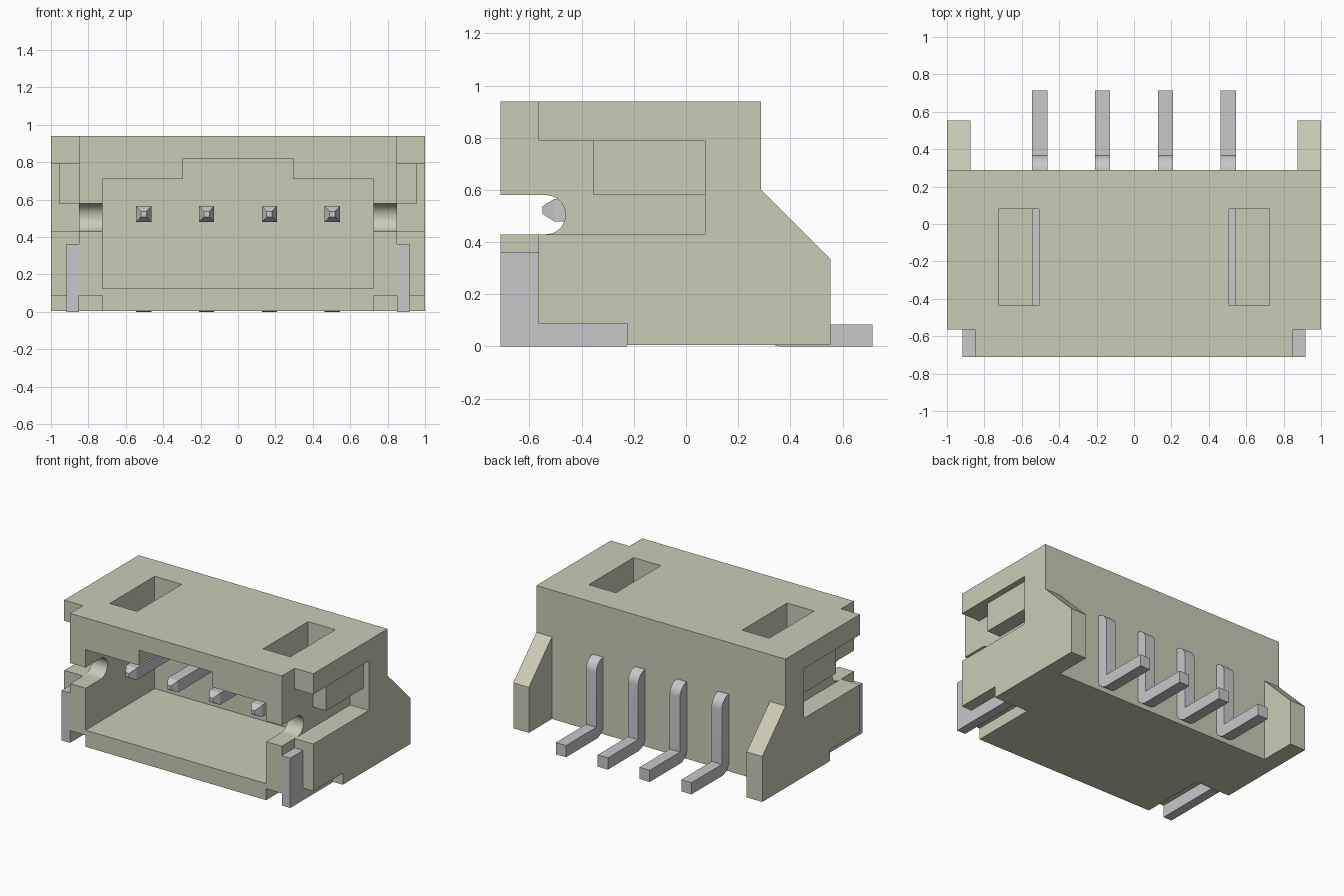
import bpy, bmesh, math
from mathutils import Vector

cube = bpy.data.objects.get("Cube")
if cube:
    bpy.data.objects.remove(cube, do_unlink=True)


def material(name, rgb):
    m = bpy.data.materials.new(name)
    m.use_nodes = True
    m.diffuse_color = (*rgb, 1)
    m.node_tree.nodes["Principled BSDF"].inputs["Base Color"].default_value = (*rgb, 1)
    return m


BEIGE = material("beige plastic", (0.60, 0.60, 0.47))
METAL = material("tinned metal", (0.58, 0.58, 0.60))


def prism(name, outline, axis, lo, hi, mat):
    """Extrude a 2D outline along an axis; the outline uses the other two axes in order."""
    def place(p, d):
        c = list(p)
        c.insert(axis, d)
        return Vector(c)
    bm = bmesh.new()
    face = bm.faces.new([bm.verts.new(place(p, lo)) for p in outline])
    ext = bmesh.ops.extrude_face_region(bm, geom=[face])
    moved = [v for v in ext["geom"] if isinstance(v, bmesh.types.BMVert)]
    bmesh.ops.translate(bm, verts=moved, vec=place((0, 0), hi - lo))
    bmesh.ops.recalc_face_normals(bm, faces=bm.faces)
    mesh = bpy.data.meshes.new(name)
    bm.to_mesh(mesh)
    bm.free()
    mesh.materials.append(mat)
    ob = bpy.data.objects.new(name, mesh)
    bpy.context.collection.objects.link(ob)
    return ob


def box(name, x, y, z, mat):
    outline = [(y[0], z[0]), (y[1], z[0]), (y[1], z[1]), (y[0], z[1])]
    return prism(name, outline, 0, x[0], x[1], mat)


def arc(cy, cz, r, start, end, steps=10):
    angles = [math.radians(start + (end - start) * i / steps) for i in range(steps + 1)]
    return [(cy + r * math.cos(a), cz + r * math.sin(a)) for a in angles]


def activate(ob):
    bpy.ops.object.select_all(action="DESELECT")
    ob.select_set(True)
    bpy.context.view_layer.objects.active = ob


def smooth(ob):
    activate(ob)
    bpy.ops.object.shade_smooth_by_angle(angle=math.radians(30))


def cut(target, cutter):
    mod = target.modifiers.new("cut", "BOOLEAN")
    mod.operation = "DIFFERENCE"
    mod.solver = "EXACT"
    mod.object = cutter
    activate(target)
    bpy.ops.object.modifier_apply(modifier=mod.name)
    bpy.data.objects.remove(cutter, do_unlink=True)


def sided(side, a, b):
    return sorted((side * a, side * b))


FRONT, BACK, TOP, BASE = -0.712, 0.288, 0.94, 0.005

# Housing: side profile including the sloped rear wings
housing = prism("housing", [(FRONT, BASE), (0.553, BASE), (0.553, 0.335),
                            (BACK, 0.6), (BACK, TOP), (FRONT, TOP)], 0, -1, 1, BEIGE)

# Gap between the rear wings
cut(housing, box("wing_gap", (-0.875, 0.875), (BACK, 0.8), (-0.1, 0.8), BEIGE))

# Plug cavity with a raised key slot
cut(housing, prism("cavity", [(-0.725, 0.125), (0.725, 0.125), (0.725, 0.71), (0.295, 0.71),
                              (0.295, 0.82), (-0.295, 0.82), (-0.295, 0.71), (-0.725, 0.71)],
                   1, -0.9, 0.08, BEIGE))

for s, label in ((1, "left"), (-1, "right")):
    # Front corner step, side recess, foot notch and top window
    cut(housing, box("corner", sided(s, 0.85, 1.1), (-0.9, -0.565), (-0.1, 1.1), BEIGE))
    cut(housing, box("recess", sided(s, 0.85, 1.1), (-0.9, 0.072), (0.43, 0.79), BEIGE))
    cut(housing, box("notch", sided(s, 0.725, 1.1), (-0.9, -0.226), (-0.1, 0.088), BEIGE))
    cut(housing, box("window", sided(s, 0.507, 0.725), (-0.435, 0.08), (0.5, 1.1), BEIGE))

    # Round-ended slot through the side wall
    slot = [(-0.9, 0.43)] + arc(-0.537, 0.505, 0.075, -90, 90, 20) + [(-0.9, 0.58)]
    cut(housing, prism("slot", slot, 0, *sided(s, 0.65, 0.95), BEIGE))

    # Block inside the side recess
    box(label + "_recess_block", sided(s, 0.845, 0.957), (-0.355, 0.074), (0.58, 0.792), BEIGE)

    # L-shaped solder tab
    prism(label + "_solder_tab", [(FRONT, 0), (-0.226, 0), (-0.226, 0.088), (-0.565, 0.088),
                                  (-0.565, 0.362), (FRONT, 0.362)],
          0, *sided(s, 0.85, 0.918), METAL)
smooth(housing)

# Bent contact pins with tapered tips
R = 0.085
profile = ([(-0.505, 0.48), (0.283, 0.48)]
           + arc(0.283 + R, R, R, 180, 270)
           + [(0.715, 0), (0.715, R), (0.283 + R, R)]
           + arc(0.283, 0.48, R, 0, 90)
           + [(-0.505, 0.48 + R)])
for i in range(4):
    x = (i - 1.5) * 0.336
    pin = prism("contact_pin_%d" % (i + 1), profile, 0, x - 0.041, x + 0.041, METAL)
    bm = bmesh.new()
    bm.from_mesh(pin.data)
    end = min(bm.faces, key=lambda f: f.calc_center_median().y)
    center = end.calc_center_median()
    tip = bmesh.ops.extrude_discrete_faces(bm, faces=[end])["faces"][0]
    for v in tip.verts:
        v.co = center + (v.co - center) * 0.35 + Vector((0, -0.045, 0))
    bm.to_mesh(pin.data)
    bm.free()
    smooth(pin)
